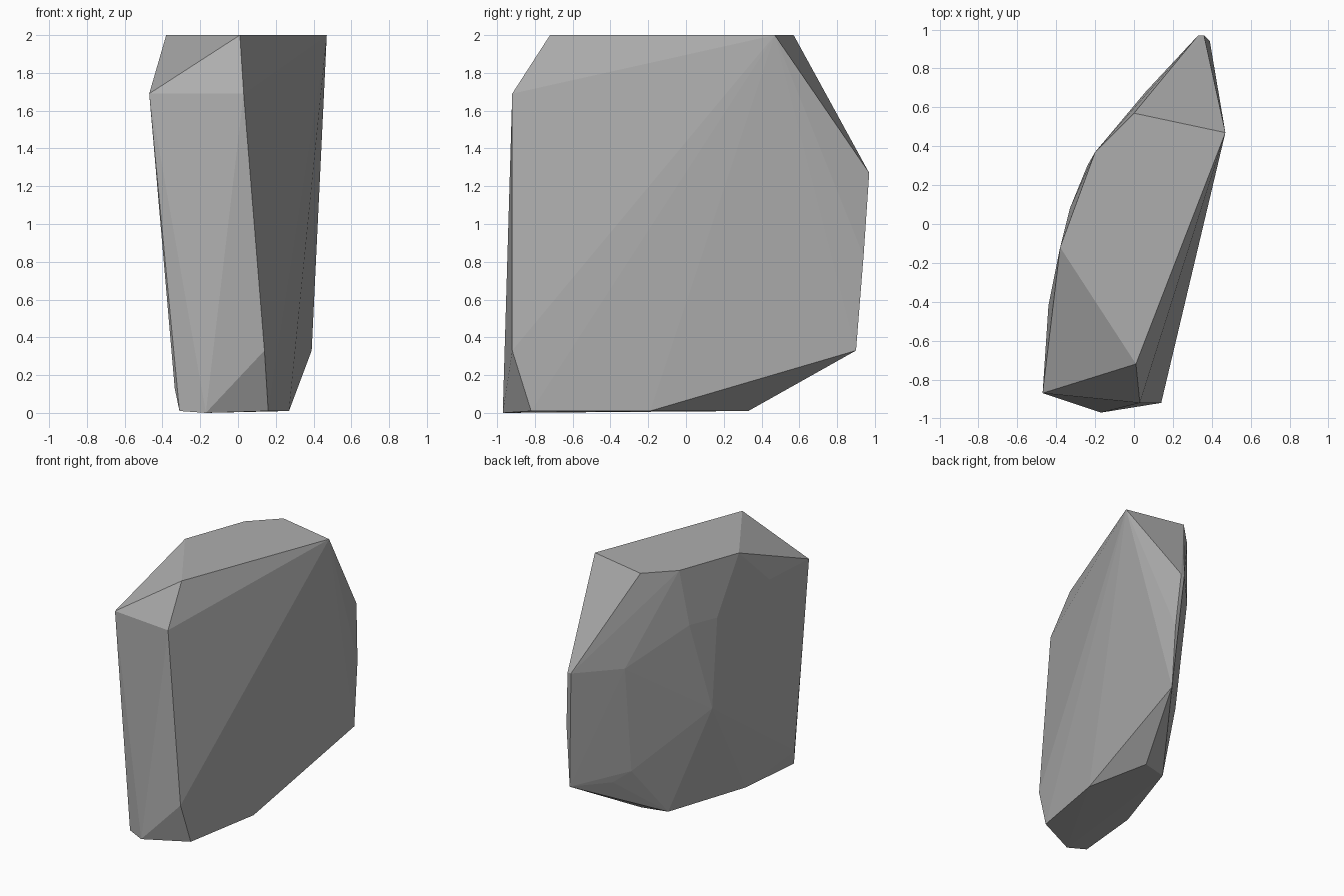
import bpy
import bmesh
from mathutils import Vector

default_cube = bpy.data.objects.get("Cube")
if default_cube:
    bpy.data.objects.remove(default_cube, do_unlink=True)


def make_material(name, colour):
    material = bpy.data.materials.new(name)
    material.use_nodes = True
    material.diffuse_color = colour
    material.node_tree.nodes["Principled BSDF"].inputs["Base Color"].default_value = colour
    return material


def at_height(height, outline):
    """Place a flat outline of corners at one height."""
    return [Vector((x, y, height)) for x, y in outline]


def build_boulder(name, corners, material):
    """Wrap a faceted convex stone around its chiselled corners."""
    bm = bmesh.new()
    for corner in corners:
        bm.verts.new(corner)
    result = bmesh.ops.convex_hull(bm, input=bm.verts[:])
    unused = {item for key in ("geom_interior", "geom_unused")
              for item in result[key] if isinstance(item, bmesh.types.BMVert)}
    bmesh.ops.delete(bm, geom=list(unused), context="VERTS")
    bmesh.ops.recalc_face_normals(bm, faces=bm.faces[:])
    mesh = bpy.data.meshes.new(name)
    bm.to_mesh(mesh)
    bm.free()
    mesh.materials.append(material)
    boulder = bpy.data.objects.new(name, mesh)
    bpy.context.scene.collection.objects.link(boulder)
    return boulder


corners = []

# Flat slanting crown
corners += at_height(2, [(.47, .47), (0, .57), (-.2, .37), (-.38, -.12), (.01, -.72)])

# Shoulder: front chamfer and the curved left-hand flank
corners += at_height(1.69, [(-.47, -.87), (.03, -.92), (-.44, -.42)])
corners += at_height(1.55, [(-.33, .08), (-.24, .3)])

# Narrow rear ridge
corners += at_height(1.27, [(.36, .97), (.33, .97), (.06, .68)])
corners += at_height(.83, [(.39, .94), (-.3, .1)])

# Lower bevel corners
corners += at_height(.33, [(.39, .9), (.14, -.92), (.18, .66)])
corners += at_height(.41, [(.08, .57)])
corners += at_height(.13, [(-.335, -.88)])

# Foot resting on the ground
corners += at_height(.01, [(.16, -.82), (.27, -.19), (.16, .33),
                           (-.04, .28), (-.26, -.38), (-.31, -.91)])
corners += at_height(0, [(-.17, -.97)])

stone_grey = make_material("stone grey", (.42, .42, .42, 1))
build_boulder("boulder", corners, stone_grey)
